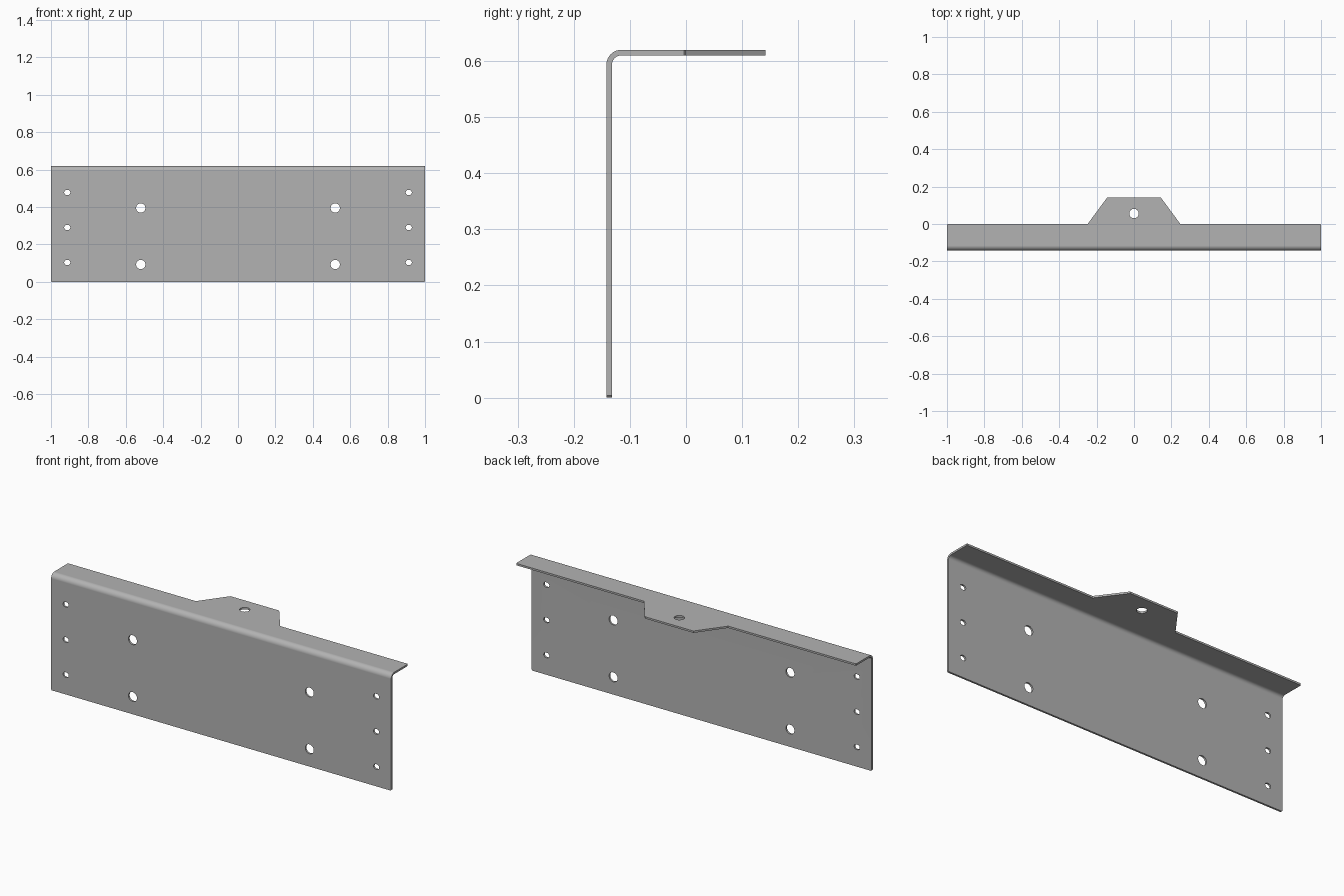
import bpy, bmesh
from math import sin, cos, pi, radians

cube = bpy.data.objects.get("Cube")
if cube:
    bpy.data.objects.remove(cube, do_unlink=True)

steel = bpy.data.materials.new("grey steel")
steel.use_nodes = True
grey = (0.45, 0.45, 0.45, 1)
steel.diffuse_color = grey
steel.node_tree.nodes["Principled BSDF"].inputs["Base Color"].default_value = grey

# Overall sizes
HALF, BACK, TOP, T = 1.0, 0.142, 0.62, 0.01
BEND, CHAMFER = 0.027, 0.004


def prism(name, outline, axis, lo, hi):
    """Extrude a 2D outline along an axis from lo to hi."""
    place = {"x": lambda a, b, d: (d, a, b),
             "y": lambda a, b, d: (a, d, b),
             "z": lambda a, b, d: (a, b, d)}[axis]
    bm = bmesh.new()
    ends = [[bm.verts.new(place(a, b, d)) for a, b in outline] for d in (lo, hi)]
    for end in ends:
        bm.faces.new(end)
    n = len(outline)
    for i in range(n):
        j = (i + 1) % n
        bm.faces.new((ends[0][i], ends[0][j], ends[1][j], ends[1][i]))
    bmesh.ops.recalc_face_normals(bm, faces=bm.faces)
    mesh = bpy.data.meshes.new(name)
    bm.to_mesh(mesh)
    bm.free()
    mesh.materials.append(steel)
    obj = bpy.data.objects.new(name, mesh)
    bpy.context.collection.objects.link(obj)
    return obj


def arc(cx, cy, r, start, end, steps):
    angles = [radians(start + (end - start) * i / steps) for i in range(steps + 1)]
    return [(cx + r * cos(a), cy + r * sin(a)) for a in angles]


def slot(cx, cy, r, stretch=0.0):
    """Round hole, or a slot when stretched sideways."""
    return (arc(cx + stretch, cy, r, -90, 90, 16)[:None if stretch else -1]
            + arc(cx - stretch, cy, r, 90, 270, 16)[:None if stretch else -1])


# Bent sheet: upright plate, rounded bend and top flange
cy, cz = -BACK + BEND, TOP - BEND
section = ([(-BACK, 0)] + arc(cy, cz, BEND, 180, 90, 12)
           + [(BACK, TOP), (BACK, TOP - T)]
           + arc(cy, cz, BEND - T, 90, 180, 12) + [(-BACK + T, 0)])
bracket = prism("bent_bracket", section, "x", -HALF, HALF)

cutters = []
for s in (-1, 1):
    # Trim the flange on each side of the tab, clipping its outer corner
    trim = [(0.248, 0), (HALF - CHAMFER, 0), (HALF, -CHAMFER),
            (1.1, -CHAMFER), (1.1, 0.2), (0.1, 0.2)]
    cutters.append(prism("flange_trim", [(s * x, y) for x, y in trim], "z", 0.55, 0.7))
    # Clip the lower plate corners
    clip = [(0.99, CHAMFER - 0.014 + 0.004), (1.01, 0.014), (1.01, -0.006)]
    cutters.append(prism("corner_clip", [(s * x, z) for x, z in clip], "y", -0.2, -0.1))
    # Mounting holes and end slots in the plate
    for z in (0.093, 0.395):
        cutters.append(prism("plate_hole", slot(s * 0.52, z, 0.025), "y", -0.2, -0.1))
    for z in (0.104, 0.291, 0.478):
        cutters.append(prism("end_slot", slot(s * 0.913, z, 0.0135, 0.003), "y", -0.2, -0.1))
# Hole in the tab
cutters.append(prism("tab_hole", slot(0, 0.056, 0.025), "z", 0.55, 0.7))

# Cut the sheet and discard the cutters
bpy.ops.object.select_all(action="DESELECT")
bpy.context.view_layer.objects.active = bracket
bracket.select_set(True)
for cutter in cutters:
    cutter.hide_render = True
    mod = bracket.modifiers.new("cut", "BOOLEAN")
    mod.operation, mod.solver, mod.object = "DIFFERENCE", "EXACT", cutter
    bpy.ops.object.modifier_apply(modifier=mod.name)
    bpy.data.objects.remove(cutter, do_unlink=True)

# Smooth bend and holes, crisp sheet edges
bpy.ops.object.shade_smooth_by_angle(angle=radians(30))
weighted = bracket.modifiers.new("weighted normals", "WEIGHTED_NORMAL")
weighted.keep_sharp = True
